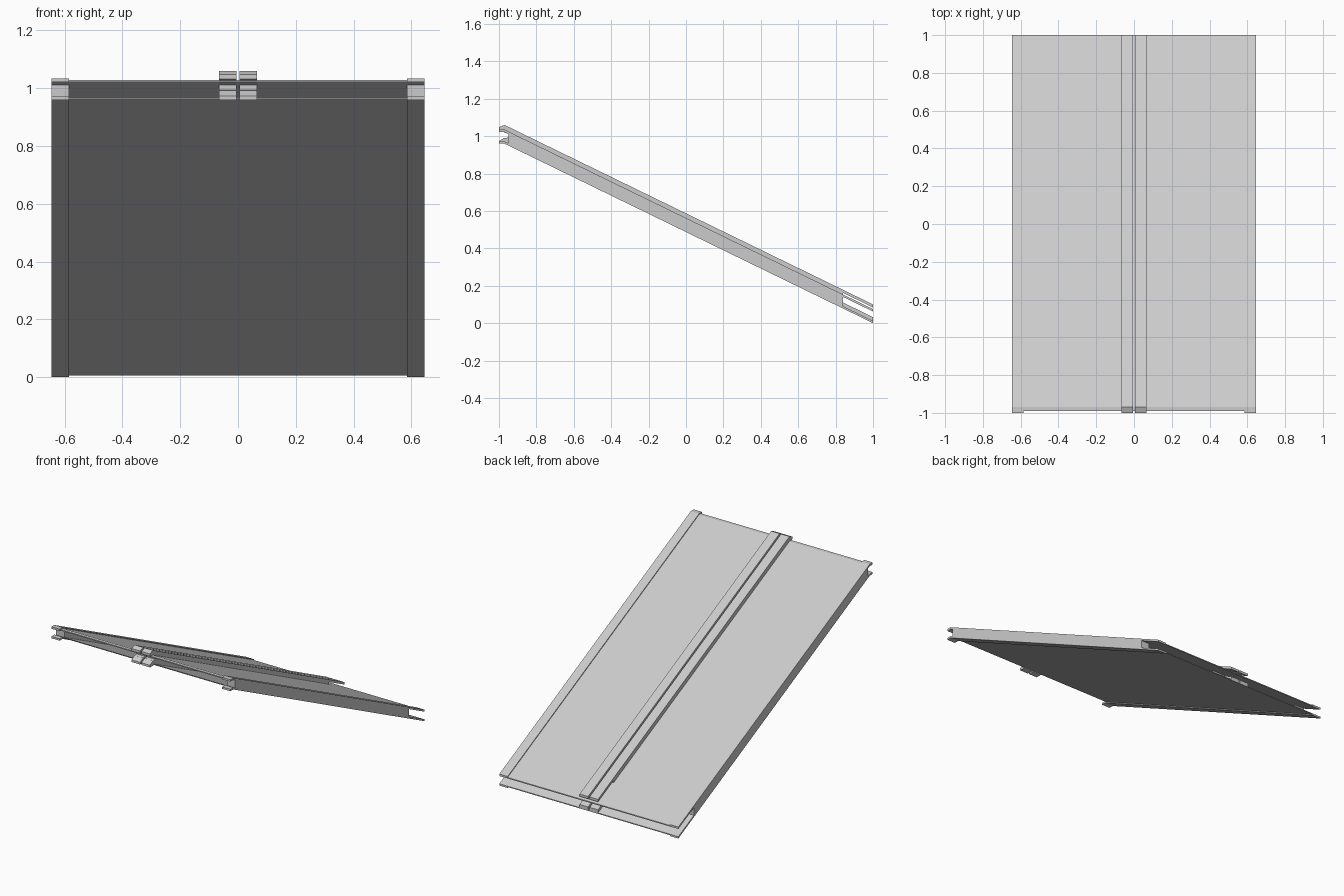
import bpy
import bmesh

if "Cube" in bpy.data.objects:
    bpy.data.objects.remove(bpy.data.objects["Cube"])

SLOPE = 0.487
BEND = -0.97          # slope turns level beyond this point

metal = bpy.data.materials.new("light_grey_metal")
metal.use_nodes = True
GREY = (0.6, 0.6, 0.6, 1)
metal.diffuse_color = GREY
metal.node_tree.nodes["Principled BSDF"].inputs["Base Color"].default_value = GREY


def line(y):
    """Height of the sloping underside at depth y."""
    return SLOPE * (1 - max(y, BEND))


def prism(name, x0, x1, profile):
    """Extrude a side profile of (y, z) points across x."""
    bm = bmesh.new()
    face = bm.faces.new([bm.verts.new((x0, y, z)) for y, z in profile])
    grown = bmesh.ops.extrude_face_region(bm, geom=[face])["geom"]
    moved = [v for v in grown if isinstance(v, bmesh.types.BMVert)]
    bmesh.ops.translate(bm, verts=moved, vec=(x1 - x0, 0, 0))
    bmesh.ops.recalc_face_normals(bm, faces=bm.faces)
    mesh = bpy.data.meshes.new(name)
    bm.to_mesh(mesh)
    bm.free()
    mesh.materials.append(metal)
    obj = bpy.data.objects.new(name, mesh)
    bpy.context.collection.objects.link(obj)
    return obj


def strip(name, x0, x1, y0, y1, low, high, chamfer=0.0):
    """Sloping slab between two offsets above the underside line."""
    ys = [y0, BEND, y1] if y0 < BEND else [y0, y1]
    bottom = [(y, line(y) + low) for y in ys]
    top = [(y, line(y) + high) for y in ys]
    top[0] = (top[0][0], top[0][1] - chamfer)
    return prism(name, x0, x1, bottom + top[::-1])


# Broad sheets, open between
strip("top_sheet", -0.59, 0.59, -0.99, 1, 0.062, 0.069)
strip("bottom_sheet", -0.59, 0.59, -0.96, 1, 0.006, 0.012)

for side, s in (("left", 1), ("right", -1)):
    # Edge beam: flanges run past the notched web at both ends
    a, b = sorted((s * 0.585, s * 0.645))
    strip(side + "_edge_top_flange", a, b, -1, 1, 0.062, 0.075)
    strip(side + "_edge_bottom_flange", a, b, -1, 1, 0, 0.012)
    strip(side + "_edge_web", a, b, -0.95, 0.84, 0.006, 0.068)

    # Twin centre rail, raised above the top sheet
    a, b = sorted((s * 0.005, s * 0.066))
    strip(side + "_rail_top_flange", a, b, -1, 1, 0.084, 0.1, 0.012)
    strip(side + "_rail_web", a, b, -0.95, 0.84, 0.012, 0.09)
    strip(side + "_rail_bottom_flange", a, b, -1, 1, 0.008, 0.032, 0.018)
    # Jaw tips at the upper end
    z = line(BEND)
    prism(side + "_rail_upper_jaw", a, b,
          [(-1, z + 0.072), (-0.95, z + 0.052), (-0.95, z + 0.085), (-1, z + 0.085)])
    prism(side + "_rail_lower_jaw", a, b,
          [(-1, z), (-0.95, z), (-0.95, z + 0.034), (-0.97, z + 0.028), (-1, z + 0.01)])
